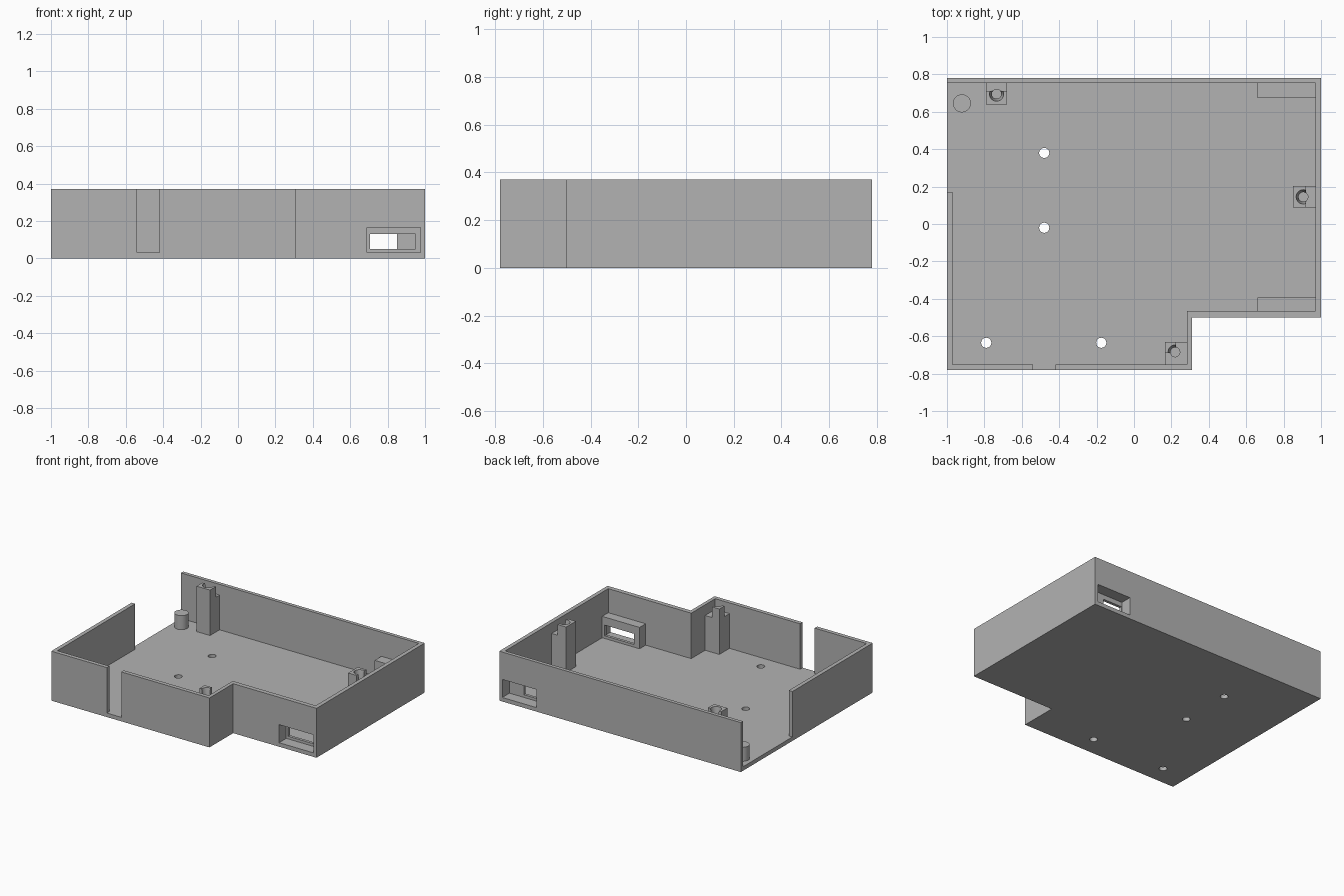
import bpy
import bmesh

old = bpy.data.objects.get("Cube")
if old:
    bpy.data.objects.remove(old, do_unlink=True)

grey = bpy.data.materials.new("plain grey")
grey.use_nodes = True
tone = (0.45, 0.45, 0.45, 1)
grey.diffuse_color = tone
grey.node_tree.nodes["Principled BSDF"].inputs["Base Color"].default_value = tone

H = 0.37       # wall height
FLOOR = 0.03   # floor thickness
SINK = 0.01    # overlap of parts into floor and walls


def finish(name, bm):
    bmesh.ops.recalc_face_normals(bm, faces=bm.faces)
    mesh = bpy.data.meshes.new(name)
    bm.to_mesh(mesh)
    bm.free()
    mesh.materials.append(grey)
    ob = bpy.data.objects.new(name, mesh)
    bpy.context.collection.objects.link(ob)
    return ob


def prism(name, outline, z0, z1):
    bm = bmesh.new()
    face = bm.faces.new([bm.verts.new((x, y, z0)) for x, y in outline])
    ext = bmesh.ops.extrude_face_region(bm, geom=[face])
    verts = [v for v in ext["geom"] if isinstance(v, bmesh.types.BMVert)]
    bmesh.ops.translate(bm, verts=verts, vec=(0, 0, z1 - z0))
    return finish(name, bm)


def box(name, x0, x1, y0, y1, z0, z1):
    return prism(name, [(x0, y0), (x1, y0), (x1, y1), (x0, y1)], z0, z1)


def cylinder(name, x, y, z0, z1, r0, r1=None, sides=48):
    bm = bmesh.new()
    bmesh.ops.create_cone(bm, cap_ends=True, segments=sides, radius1=r0,
                          radius2=r0 if r1 is None else r1, depth=z1 - z0)
    bmesh.ops.translate(bm, verts=bm.verts, vec=(x, y, (z0 + z1) / 2))
    return finish(name, bm)


def combine(ob, tool, operation="DIFFERENCE"):
    tool.hide_render = True
    mod = ob.modifiers.new("combine", "BOOLEAN")
    mod.operation = operation
    mod.solver = "EXACT"
    mod.object = tool
    bpy.context.view_layer.update()
    graph = bpy.context.evaluated_depsgraph_get()
    result = bpy.data.meshes.new_from_object(ob.evaluated_get(graph))
    ob.modifiers.clear()
    ob.data = result
    bpy.data.objects.remove(tool, do_unlink=True)


def stepped_outline(left, right, front, back, step_x, step_y):
    return [(left, front), (step_x, front), (step_x, step_y),
            (right, step_y), (right, back), (left, back)]


# Open tray with a stepped front
tray = prism("tray", stepped_outline(-1, 1, -0.78, 0.78, 0.31, -0.5), 0, H)
combine(tray, prism("cavity", stepped_outline(-0.97, 0.97, -0.75, 0.753, 0.283, -0.466),
                    FLOOR, H + 0.1))

# Open stretch of the right wall and slot in the front wall
combine(tray, box("side_gap", -1.1, -0.95, 0.17, 0.753, FLOOR, H + 0.1))
combine(tray, box("front_slot", -0.54, -0.42, -0.9, -0.74, FLOOR, H + 0.1))

# Round hole in the front wall
hole = cylinder("front_hole", 0, 0, -0.1, 0.1, 0.055)
for v in hole.data.vertices:
    x, y, z = v.co
    v.co = (x + 0.04, z - 0.765, y + 0.15)
combine(tray, hole)

# Floor holes
for x, y in [(-0.48, 0.38), (-0.48, -0.02), (-0.79, -0.635), (-0.175, -0.635)]:
    combine(tray, cylinder("floor_hole", x, y, -0.1, 0.1, 0.027))

# Port housings: block inside, deep recess outside, narrow opening between
for outer, inward, x0, x1 in [(-0.5, 1, 0.705, 0.95), (0.78, -1, 0.695, 0.855)]:
    def span(a, b):
        return sorted((outer + inward * a, outer + inward * b))
    combine(tray, box("port_block", 0.66, 0.98, *span(0.02, 0.106), 0.02, 0.19), "UNION")
    combine(tray, box("port_recess", 0.69, 0.975, *span(-0.1, 0.085), FLOOR, 0.165))
    combine(tray, box("port_opening", x0, x1, *span(0.07, 0.2), 0.05, 0.13))

# Screw posts with lowered shoulders next to the walls
posts = [
    ("back_post", (-0.79, -0.68, 0.64, 0.753 + SINK), (-0.735, 0.695), [(-0.9, -0.5, 0.71, 0.9)]),
    ("left_post", (0.85, 0.97 + SINK, 0.088, 0.203), (0.905, 0.145), [(0.92, 1.1, 0, 0.3)]),
    ("front_post", (0.165, 0.283 + SINK, -0.75 - SINK, -0.63), (0.22, -0.685),
     [(0.225, 0.4, -0.9, -0.5), (0.1, 0.4, -0.9, -0.69)]),
]
for name, size, (x, y), shoulders in posts:
    post = box(name, *size, FLOOR - SINK, H)
    for area in shoulders:
        combine(post, box("shoulder_cut", *area, 0.29, H + 0.1))
    combine(post, cylinder("screw_hole", x, y, 0.1, H + 0.1, 0.025))
    combine(post, cylinder("screw_taper", x, y, 0.29, H + 0.005, 0.025, 0.039))

# Round peg in the open corner
peg = cylinder("corner_peg", -0.92, 0.645, FLOOR - SINK, 0.135, 0.048)

# Smooth round walls, sharp edges
for ob in bpy.context.collection.objects:
    ob.select_set(ob.type == "MESH" and grey.name in ob.data.materials)
bpy.context.view_layer.objects.active = tray
bpy.ops.object.shade_smooth_by_angle(angle=0.5)
